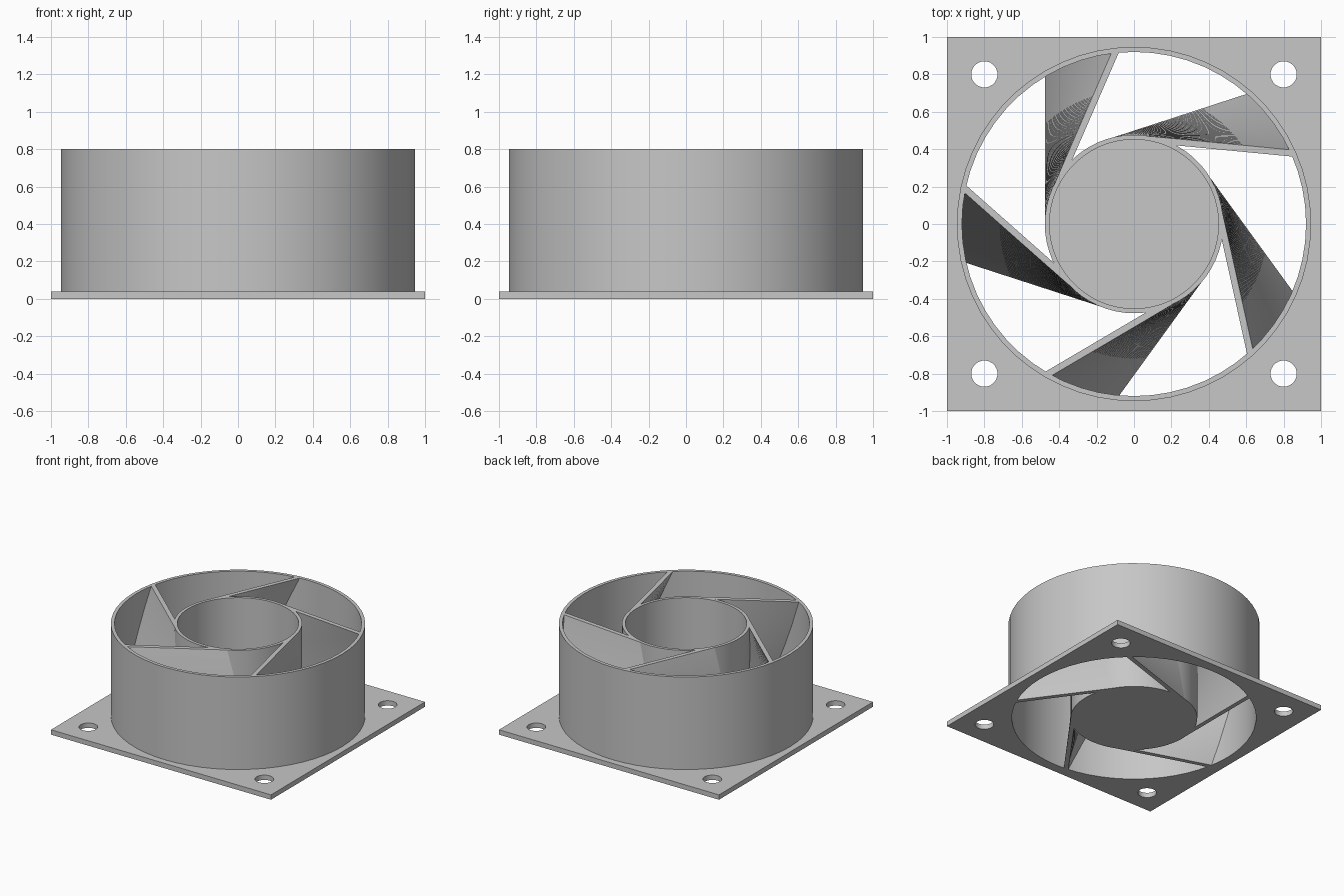
import bpy, bmesh, math

if "Cube" in bpy.data.objects:
    bpy.data.objects.remove(bpy.data.objects["Cube"], do_unlink=True)

SEGMENTS = 60
HEIGHT, PLATE = 0.8, 0.04
RING_OUT, RING_IN = 0.947, 0.92
HUB_OUT, HUB_IN = 0.477, 0.452

grey = bpy.data.materials.new("plain grey")
grey.use_nodes = True
colour = (0.57, 0.57, 0.57, 1)
grey.diffuse_color = colour
grey.node_tree.nodes["Principled BSDF"].inputs["Base Color"].default_value = colour


def select_only(obj):
    bpy.ops.object.select_all(action="DESELECT")
    obj.select_set(True)
    bpy.context.view_layer.objects.active = obj


def finish(name, bm):
    """Turn a bmesh into a smooth-shaded object with crisp edges."""
    bmesh.ops.recalc_face_normals(bm, faces=bm.faces)
    mesh = bpy.data.meshes.new(name)
    bm.to_mesh(mesh)
    bm.free()
    mesh.materials.append(grey)
    obj = bpy.data.objects.new(name, mesh)
    bpy.context.collection.objects.link(obj)
    select_only(obj)
    bpy.ops.object.shade_smooth_by_angle(angle=math.radians(30))
    return obj


def lathe(name, profile, closed):
    """Spin an (r, z) profile around the z axis."""
    bm = bmesh.new()
    verts = [bm.verts.new((r, 0, z)) for r, z in profile]
    edges = [bm.edges.new(pair) for pair in zip(verts, verts[1:])]
    if closed:
        edges.append(bm.edges.new((verts[-1], verts[0])))
    bmesh.ops.spin(bm, geom=verts + edges, cent=(0, 0, 0), axis=(0, 0, 1),
                   angle=math.tau, steps=SEGMENTS)
    bmesh.ops.remove_doubles(bm, verts=bm.verts, dist=0.0001)
    return finish(name, bm)


def circle(x, y, r, n):
    return [(x + r * math.cos(math.tau * i / n), y + r * math.sin(math.tau * i / n))
            for i in range(n)]


# Square mounting plate with the air opening and four screw holes
outlines = [[(-1, -1), (1, -1), (1, 1), (-1, 1)], circle(0, 0, RING_IN, SEGMENTS)]
outlines += [circle(x, y, 0.07, 32) for x in (-0.8, 0.8) for y in (-0.8, 0.8)]
curve = bpy.data.curves.new("mounting_plate", "CURVE")
curve.dimensions = "2D"
curve.fill_mode = "BOTH"
curve.extrude = PLATE / 2
for points in outlines:
    spline = curve.splines.new("POLY")
    spline.points.add(len(points) - 1)
    for point, (x, y) in zip(spline.points, points):
        point.co = (x, y, 0, 1)
    spline.use_cyclic_u = True
curve.materials.append(grey)
plate = bpy.data.objects.new("mounting_plate", curve)
plate.location.z = PLATE / 2
bpy.context.collection.objects.link(plate)
select_only(plate)
bpy.ops.object.convert(target="MESH")
bpy.ops.object.shade_smooth_by_angle(angle=math.radians(30))

# Outer duct wall
lathe("outer_ring", [(RING_OUT, PLATE), (RING_OUT, HEIGHT),
                     (RING_IN, HEIGHT), (RING_IN, PLATE)], True)

# Central cup, open at the top and closed at the bottom
lathe("hub_cup", [(0, 0), (HUB_OUT, 0), (HUB_OUT, HEIGHT), (HUB_IN, HEIGHT),
                  (HUB_IN, PLATE), (0, PLATE)], False)


def vane(name, start, twist=math.radians(23.5), slices=32):
    """Slanted guide vane, tangent to the hub and twisted with height."""
    near, far = 0.44, 0.475
    # Each corner is (offset from the axis, radius at which it ends)
    corners = [(far, HUB_OUT), (near, 0.465), (near, 0.923), (far, 0.923)]
    bm = bmesh.new()
    rows = []
    for i in range(slices + 1):
        a = start - twist * i / slices
        row = []
        for d, r in corners:
            t = math.sqrt(r * r - d * d)
            row.append(bm.verts.new((t * math.cos(a) - d * math.sin(a),
                                     t * math.sin(a) + d * math.cos(a),
                                     HEIGHT * i / slices)))
        rows.append(row)
    for low, high in zip(rows, rows[1:]):
        for k in range(4):
            m = (k + 1) % 4
            bm.faces.new((low[k], low[m], high[m], high[k]))
    bm.faces.new(rows[0])
    bm.faces.new(rows[-1])
    return finish(name, bm)


# Five guide vanes around the hub
for i in range(5):
    vane(f"guide_vane_{i + 1}", math.pi / 2 - i * math.tau / 5)
